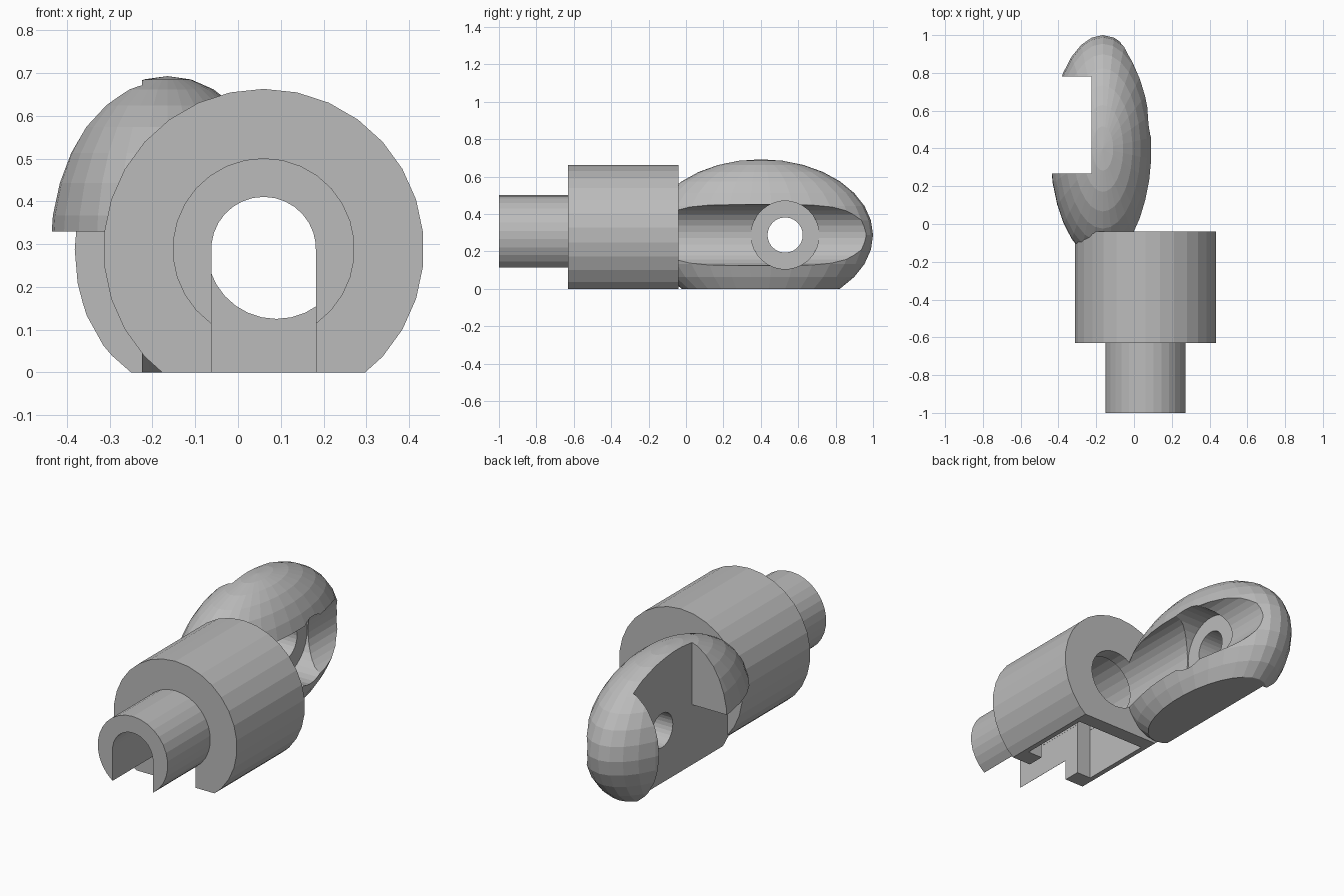
import bpy
import math

if "Cube" in bpy.data.objects:
    bpy.data.objects.remove(bpy.data.objects["Cube"])

AX, AZ = 0.06, 0.288          # axis of the stepped barrel
grey = bpy.data.materials.new("plain grey")
grey.diffuse_color = (0.5, 0.5, 0.5, 1)
grey.use_nodes = True
grey.node_tree.nodes["Principled BSDF"].inputs["Base Color"].default_value = grey.diffuse_color


def box(name, x0, x1, y0, y1, z0, z1):
    bpy.ops.mesh.primitive_cube_add(
        size=1, location=((x0 + x1) / 2, (y0 + y1) / 2, (z0 + z1) / 2))
    o = bpy.context.object
    o.name = name
    o.scale = (x1 - x0, y1 - y0, z1 - z0)
    bpy.ops.object.transform_apply(location=True, rotation=True, scale=True)
    return o


def rod_y(name, x, r, y0, y1):
    """Cylinder along y at the common axis height."""
    bpy.ops.mesh.primitive_cylinder_add(
        vertices=30, radius=r, depth=y1 - y0,
        location=(x, (y0 + y1) / 2, AZ), rotation=(math.pi / 2, 0, 0))
    o = bpy.context.object
    o.name = name
    bpy.ops.object.transform_apply(location=True, rotation=True, scale=True)
    return o


def rod_x(name, y, r, x0, x1):
    """Cylinder along x at the common axis height."""
    bpy.ops.mesh.primitive_cylinder_add(
        vertices=30, radius=r, depth=x1 - x0,
        location=((x0 + x1) / 2, y, AZ), rotation=(0, math.pi / 2, 0))
    o = bpy.context.object
    o.name = name
    bpy.ops.object.transform_apply(location=True, rotation=True, scale=True)
    return o


def combine(target, tool, op):
    """Apply a boolean and delete the tool object."""
    m = target.modifiers.new("cut", 'BOOLEAN')
    m.operation = op
    m.solver = 'EXACT'
    m.object = tool
    bpy.context.view_layer.objects.active = target
    bpy.ops.object.modifier_apply(modifier=m.name)
    bpy.data.objects.remove(tool, do_unlink=True)


# rounded grip with its side notch and lower relief
bpy.ops.mesh.primitive_uv_sphere_add(segments=30, ring_count=16, radius=1,
                                     location=(-0.165, 0.4, AZ))
body = bpy.context.object
body.name = "handle_body"
body.scale = (0.282, 0.6, 0.405)
bpy.ops.object.transform_apply(location=True, rotation=True, scale=True)
combine(body, box("side_notch", -0.8, -0.225, 0.268, 0.78, -0.5, 1), 'DIFFERENCE')
combine(body, box("lower_relief", -0.8, -0.225, -0.5, 0.3, -0.5, 0.33), 'DIFFERENCE')

# stepped barrel
barrel = rod_y("barrel", AX, 0.375, -0.63, -0.04)
combine(barrel, rod_y("neck", AX, 0.213, -1.0, -0.5), 'UNION')
combine(body, barrel, 'UNION')

# keyhole slot through the neck and the barrel's front wall
combine(body, rod_y("slot_bore", AX, 0.1225, -1.2, -0.4), 'DIFFERENCE')
combine(body, box("slot", AX - 0.1225, AX + 0.1225, -1.2, -0.4, -0.6, AZ), 'DIFFERENCE')

# wider pocket inside the barrel
combine(body, rod_y("pocket_bore", AX, 0.21, -0.535, -0.12), 'DIFFERENCE')
combine(body, box("pocket", AX - 0.21, AX + 0.21, -0.535, -0.12, -0.6, AZ), 'DIFFERENCE')

# long groove along the grip, running through the pocket's back wall
combine(body, rod_y("groove", 0.09, 0.163, -0.3, 1.3), 'DIFFERENCE')

# cross hole with counterbore
combine(body, rod_x("counterbore", 0.53, 0.182, -0.078, 0.6), 'DIFFERENCE')
combine(body, rod_x("cross_hole", 0.53, 0.094, -0.9, 0.5), 'DIFFERENCE')

# flat underside
combine(body, box("floor_cut", -1.5, 1.5, -1.5, 1.5, -1, 0), 'DIFFERENCE')

body.data.materials.clear()
body.data.materials.append(grey)
for p in body.data.polygons:
    p.material_index = 0
    p.use_smooth = False
